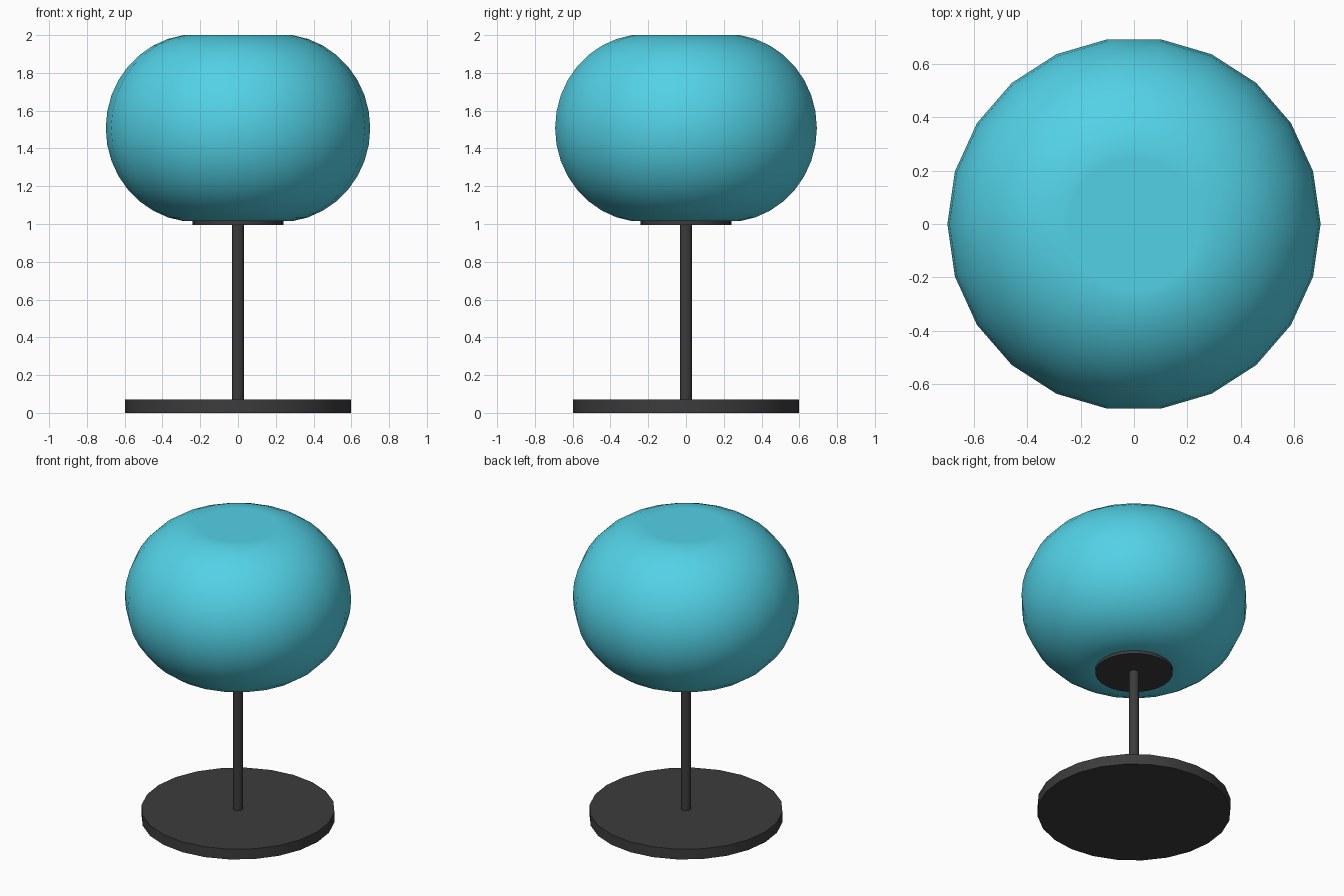
import bpy, bmesh, math

cube = bpy.data.objects.get("Cube")
if cube:
    bpy.data.objects.remove(cube, do_unlink=True)


def material(name, rgb):
    mat = bpy.data.materials.new(name)
    mat.use_nodes = True
    color = (*rgb, 1)
    mat.diffuse_color = color
    mat.node_tree.nodes["Principled BSDF"].inputs["Base Color"].default_value = color
    return mat


def lathe(name, profile, sides, mat):
    """Turn a (radius, z) profile into a closed solid, smooth except at hard corners."""
    bm = bmesh.new()
    rings = []
    for radius, z in profile:
        angles = [math.tau * i / sides for i in range(sides)]
        rings.append([bm.verts.new((radius * math.cos(a), radius * math.sin(a), z)) for a in angles])
    for low, high in zip(rings, rings[1:]):
        for i in range(sides):
            j = (i + 1) % sides
            bm.faces.new((low[i], low[j], high[j], high[i]))
    for cap in (rings[0][::-1], rings[-1]):
        bm.faces.new(cap)
    bm.normal_update()
    for face in bm.faces:
        face.smooth = True
    for edge in bm.edges:
        edge.smooth = edge.calc_face_angle() < math.radians(30)
    mesh = bpy.data.meshes.new(name)
    bm.to_mesh(mesh)
    bm.free()
    mesh.materials.append(mat)
    obj = bpy.data.objects.new(name, mesh)
    bpy.context.collection.objects.link(obj)
    return obj


teal = material("teal glass", (0.085, 0.64, 0.79))
black = material("black metal", (0.045, 0.045, 0.045))

# Shade: full, rounded side between a flat top and bottom
bottom, top = 1.015, 2.0
limit = math.asin(0.99)
steps = 16
globe = [(0.25, bottom)]
for i in range(steps + 1):
    t = limit * (2 * i / steps - 1)
    height = math.sin(t) / math.sin(limit)
    globe.append((0.22 + 0.48 * math.cos(t), (bottom + top + (top - bottom) * height) / 2))
globe.append((0.25, top))
lathe("shade", globe, 22, teal)

# Stand: round foot, slim pole and the plate under the shade
lathe("base", [(0.598, 0), (0.598, 0.07)], 24, black)
lathe("pole", [(0.032, 0.07), (0.032, 1.0)], 16, black)
lathe("shade_plate", [(0.24, 0.995), (0.24, 1.018)], 24, black)
